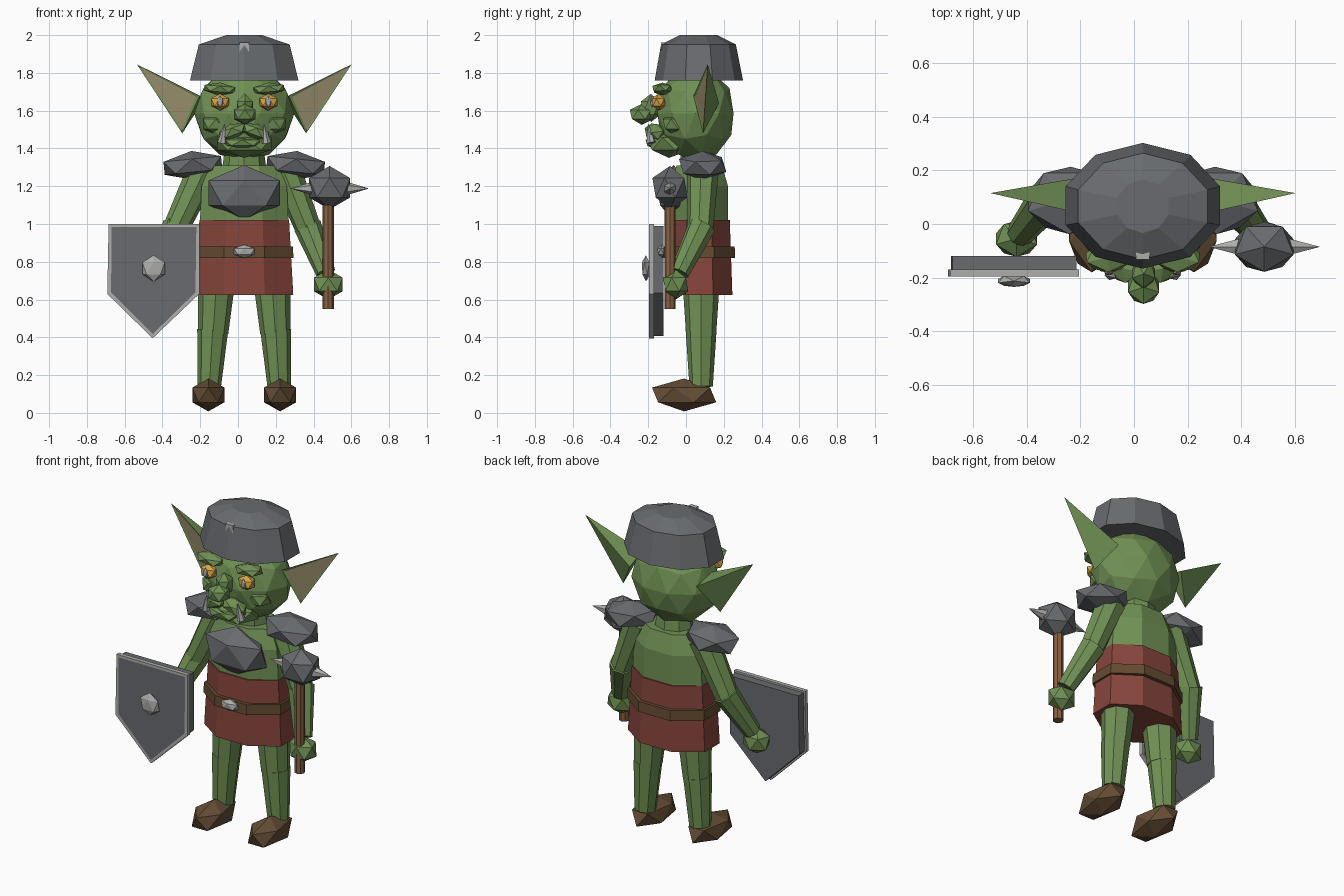
import bpy, bmesh, math
from mathutils import Vector, Matrix

if "Cube" in bpy.data.objects:
    bpy.data.objects.remove(bpy.data.objects["Cube"])

C = 0.033  # x of the body's mirror plane


def mat(name, r, g, b):
    m = bpy.data.materials.new(name)
    m.diffuse_color = (r, g, b, 1)
    m.use_nodes = True
    m.node_tree.nodes["Principled BSDF"].inputs["Base Color"].default_value = m.diffuse_color
    return m


SKIN = mat("green skin", 0.165, 0.285, 0.09)
STEEL = mat("dark steel", 0.14, 0.148, 0.16)
SILVER = mat("light metal", 0.42, 0.43, 0.41)
CLOTH = mat("red cloth", 0.24, 0.06, 0.045)
STRAP = mat("belt leather", 0.13, 0.07, 0.03)
BOOT = mat("boot leather", 0.13, 0.075, 0.035)
WOOD = mat("wood", 0.25, 0.12, 0.055)
GOLD = mat("amber", 0.68, 0.38, 0.06)
TAN = mat("inner ear", 0.34, 0.29, 0.16)


def finish(name, bm, *mats):
    bmesh.ops.recalc_face_normals(bm, faces=bm.faces)
    me = bpy.data.meshes.new(name)
    bm.to_mesh(me)
    bm.free()
    for m in mats:
        me.materials.append(m)
    ob = bpy.data.objects.new(name, me)
    bpy.context.collection.objects.link(ob)
    return ob


def ball(name, loc, r, m, sub=1, tilt=0):
    """Faceted ellipsoid; tilt rolls it about the y axis."""
    bm = bmesh.new()
    bmesh.ops.create_icosphere(bm, subdivisions=sub, radius=1)
    M = (Matrix.Translation(loc) @ Matrix.Rotation(tilt, 4, 'Y')
         @ Matrix.Diagonal((*r, 1)) @ Matrix.Rotation(-math.pi / 2, 4, 'Z'))
    bm.transform(M)
    return finish(name, bm, m)


def loft(name, rings, n, m, phase=0.0):
    """Closed stack of n-sided rings given as (z, y centre, rx, ry)."""
    bm = bmesh.new()
    loops = []
    for z, cy, rx, ry in rings:
        angs = [phase + math.tau * i / n for i in range(n)]
        loops.append([bm.verts.new((C + rx * math.cos(a), cy + ry * math.sin(a), z)) for a in angs])
    for lo, hi in zip(loops, loops[1:]):
        for i in range(n):
            j = (i + 1) % n
            bm.faces.new((lo[i], lo[j], hi[j], hi[i]))
    bm.faces.new(loops[0])
    bm.faces.new(loops[-1])
    return finish(name, bm, m)


def limb(name, a, b, ra, rb, m, n=8):
    """Tapered n-sided cylinder from a to b."""
    a, b = Vector(a), Vector(b)
    bm = bmesh.new()
    bmesh.ops.create_cone(bm, cap_ends=True, segments=n, radius1=ra, radius2=rb, depth=(b - a).length)
    q = (b - a).to_track_quat('Z', 'Y').to_matrix().to_4x4()
    bm.transform(Matrix.Translation((a + b) / 2) @ q)
    return finish(name, bm, m)


# Head, neck and helmet
ball("head", (C, 0.05, 1.585), (0.265, 0.212, 0.255), SKIN, 2)
loft("neck", [(1.27, 0.07, 0.12, 0.1), (1.42, 0.06, 0.1, 0.09)], 8, SKIN)
loft("helmet", [(1.76, 0.068, 0.302, 0.234), (1.95, 0.066, 0.253, 0.198),
                (2.0, 0.066, 0.1, 0.1)], 10, STEEL, math.pi / 2)
bm = bmesh.new()
bmesh.ops.create_cube(bm, size=1)
bm.transform(Matrix.Translation((C, -0.11, 1.935)) @ Matrix.Diagonal((0.05, 0.045, 0.05, 1)))
finish("helmet_stud", bm, SILVER)

# Face
ball("nose_bridge", (C + 0.003, -0.185, 1.615), (0.05, 0.06, 0.075), SKIN)
ball("nose_tip", (C + 0.003, -0.235, 1.58), (0.068, 0.07, 0.055), SKIN)
ball("jaw", (C, -0.09, 1.425), (0.17, 0.125, 0.075), SKIN)
ball("lower_lip", (C - 0.01, -0.165, 1.43), (0.11, 0.055, 0.035), SKIN)
for s, side in ((-1, "left"), (1, "right")):
    x = lambda d: C + s * d
    ball("upper_lip_" + side, (x(0.06), -0.165, 1.49), (0.085, 0.06, 0.042), SKIN, tilt=s * 0.35)
    ball("cheek_" + side, (x(0.15), -0.06, 1.53), (0.08, 0.07, 0.06), SKIN)
    ball("eye_" + side, (x(0.128), -0.145, 1.645), (0.056, 0.042, 0.045), GOLD)
    ball("pupil_" + side, (x(0.128), -0.18, 1.648), (0.017, 0.012, 0.033), SILVER)
    ball("brow_" + side, (x(0.13), -0.125, 1.715), (0.095, 0.06, 0.034), SKIN, tilt=-s * 0.08)
    limb("tusk_" + side, (x(0.118), -0.185, 1.43), (x(0.104), -0.2, 1.53), 0.025, 0.002, SILVER, 6)

    # Ear: four-cornered wedge with an inset tan front
    bm = bmesh.new()
    tip, top, low, back = [bm.verts.new(p) for p in (
        (x(0.568), 0.115, 1.845), (x(0.235), 0.04, 1.68),
        (x(0.328), 0.09, 1.48), (x(0.225), 0.175, 1.64))]
    front = bm.faces.new((tip, top, low))
    for f in ((tip, top, back), (top, low, back), (low, tip, back)):
        bm.faces.new(f)
    bmesh.ops.recalc_face_normals(bm, faces=bm.faces)
    bmesh.ops.inset_individual(bm, faces=[front], thickness=0.022, depth=-0.004)
    front.material_index = 1
    finish("ear_" + side, bm, SKIN, TAN)

    # Arm, slightly wider on the shield side
    e = 0.025 if s < 0 else 0
    elbow, wrist = (x(0.345 + e), 0.075, 0.96), (x(0.432 + e), -0.035, 0.74)
    limb("upper_arm_" + side, (x(0.215), 0.09, 1.29), elbow, 0.085, 0.068, SKIN)
    limb("forearm_" + side, (x(0.335 + e), 0.085, 0.99), wrist, 0.074, 0.052, SKIN)
    ball("hand_" + side, (x(0.445 + e), -0.055, 0.68), (0.09, 0.075, 0.08), SKIN)
    ball("shoulder_pad_" + side, (x(0.272), 0.088, 1.31), (0.18, 0.14, 0.077), STEEL, tilt=s * 0.1)

    # Leg and boot
    knee = (x(0.165), 0.08, 0.42)
    limb("thigh_" + side, knee, (x(0.145), 0.08, 0.72), 0.08, 0.1, SKIN)
    limb("shin_" + side, (x(0.185), 0.08, 0.14), (x(0.167), 0.08, 0.44), 0.062, 0.082, SKIN)
    ball("boot_" + side, (x(0.19), -0.01, 0.095), (0.1, 0.19, 0.087), BOOT)

# Torso, kilt and belt
P = math.pi / 8
loft("torso", [(0.98, 0.07, 0.255, 0.165), (1.2, 0.07, 0.245, 0.165),
               (1.31, 0.07, 0.195, 0.13)], 8, SKIN, P)
loft("kilt", [(0.625, 0.07, 0.281, 0.19), (1.02, 0.07, 0.257, 0.175)], 8, CLOTH, P)
loft("belt", [(0.82, 0.07, 0.282, 0.206), (0.882, 0.07, 0.279, 0.203)], 8, STRAP, P)
ball("buckle", (C, -0.125, 0.855), (0.065, 0.03, 0.036), SILVER)
ball("chest_plate", (C, -0.065, 1.165), (0.222, 0.1, 0.147), STEEL)

# Mace
limb("mace_handle", (0.477, -0.085, 0.55), (0.477, -0.085, 1.12), 0.03, 0.03, WOOD)
ball("mace_head", (0.485, -0.085, 1.192), (0.128, 0.104, 0.115), STEEL)
for s, side in ((-1, "left"), (1, "right")):
    limb("mace_spike_" + side, (0.485 + s * 0.075, -0.085, 1.188),
         (0.485 + s * 0.205, -0.085, 1.188), 0.04, 0.001, SILVER, 6)


# Shield: light rimmed front over a slightly smaller dark back
def plate(name, k, y0, y1, rim, mats):
    bm = bmesh.new()
    outline = [(-0.238, 0.28), (0.242, 0.28), (0.242, -0.09), (-0.005, -0.325), (-0.245, -0.09)]
    f = bm.faces.new([bm.verts.new((-0.447 + px * k, y0, 0.72 + pz * k)) for px, pz in outline])
    ext = bmesh.ops.extrude_face_region(bm, geom=[f])["geom"]
    bmesh.ops.translate(bm, vec=(0, y1 - y0, 0), verts=[v for v in ext if isinstance(v, bmesh.types.BMVert)])
    bmesh.ops.recalc_face_normals(bm, faces=bm.faces)
    if rim:
        face = min(bm.faces, key=lambda g: g.calc_center_median().y)
        bmesh.ops.inset_individual(bm, faces=[face], thickness=rim)
        face.material_index = 1
    finish(name, bm, *mats)


plate("shield_front", 1.0, -0.195, -0.17, 0.022, (SILVER, STEEL))
plate("shield_back", 0.96, -0.17, -0.12, 0, (STEEL,))
ball("shield_boss", (-0.447, -0.212, 0.765), (0.07, 0.025, 0.07), SILVER)
